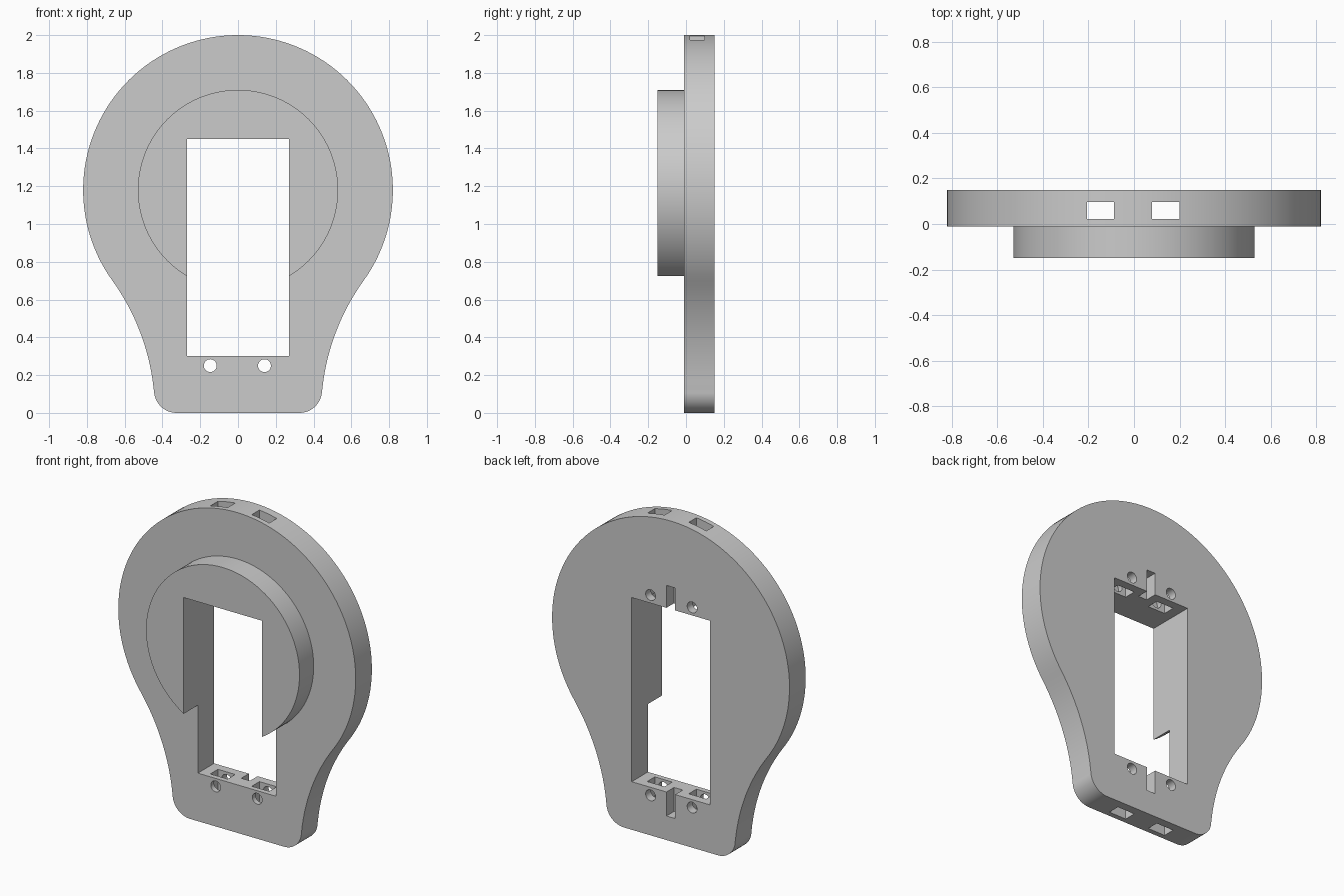
import bpy, bmesh
from math import sin, cos, pi, radians, atan2

cube = bpy.data.objects.get("Cube")
if cube:
    bpy.data.objects.remove(cube, do_unlink=True)

grey = bpy.data.materials.new("light grey")
grey.use_nodes = True
COLOUR = (0.6, 0.6, 0.6, 1)
grey.diffuse_color = COLOUR
grey.node_tree.nodes["Principled BSDF"].inputs["Base Color"].default_value = COLOUR


def arc(cx, cz, r, a0, a1, n):
    """Points on an arc in the x-z plane."""
    return [(cx + r * cos(a0 + (a1 - a0) * i / n),
             cz + r * sin(a0 + (a1 - a0) * i / n)) for i in range(n + 1)]


def prism(name, outline, y0, y1):
    """Extrude an x-z outline from y0 to y1."""
    bm = bmesh.new()
    face = bm.faces.new([bm.verts.new((x, y0, z)) for x, z in outline])
    new = bmesh.ops.extrude_face_region(bm, geom=[face])["geom"]
    bmesh.ops.translate(bm, vec=(0, y1 - y0, 0),
                        verts=[v for v in new if isinstance(v, bmesh.types.BMVert)])
    bmesh.ops.recalc_face_normals(bm, faces=bm.faces)
    mesh = bpy.data.meshes.new(name)
    bm.to_mesh(mesh)
    bm.free()
    mesh.materials.append(grey)
    obj = bpy.data.objects.new(name, mesh)
    bpy.context.collection.objects.link(obj)
    return obj


def disc(name, x, z, r, y0, y1, n):
    return prism(name, arc(x, z, r, 0, 2 * pi, n)[:-1], y0, y1)


def box(name, x0, x1, y0, y1, z0, z1):
    return prism(name, [(x0, z0), (x1, z0), (x1, z1), (x0, z1)], y0, y1)


def combine(body, tool, operation):
    """Apply a boolean and discard the tool."""
    tool.hide_render = True
    mod = body.modifiers.new(operation.lower(), "BOOLEAN")
    mod.operation, mod.solver, mod.object = operation, "EXACT", tool
    bpy.context.view_layer.objects.active = body
    bpy.ops.object.modifier_apply(modifier=mod.name)
    bpy.data.objects.remove(tool, do_unlink=True)


# Bulb-shaped plate: rounded foot corner, concave neck, large round head
HEAD_Z, HEAD_R, NECK_R = 1.18, 0.82, 1.2
FRONT, JOIN, BACK = -0.15, -0.01, 0.15
tangent = atan2(-0.48, 0.667)
neck_x = (HEAD_R + NECK_R) * cos(tangent)
neck_z = HEAD_Z + (HEAD_R + NECK_R) * sin(tangent)
half = arc(0.325, 0.12, 0.12, -pi / 2, 0, 12)
half += arc(neck_x, neck_z, NECK_R, radians(174), pi + tangent, 16)
half += arc(0, HEAD_Z, HEAD_R, tangent, pi / 2, 48)[1:]
outline = half + [(-x, z) for x, z in reversed(half[:-1])]
plate = prism("mounting_plate", outline, JOIN, BACK)

# Raised round boss on the front
combine(plate, disc("round_boss", 0, HEAD_Z, 0.53, FRONT, 0.05, 96), "UNION")

# Rectangular window through both
WIN_X, WIN_LOW, WIN_HIGH = 0.27, 0.30, 1.45
cutters = [box("window_cutter", -WIN_X, WIN_X, -1, 1, WIN_LOW, WIN_HIGH)]

# Strap slots running vertically, and screw holes above and below the window
for x in (-0.147, 0.14):
    cutters.append(box("slot_cutter", x - 0.06, x + 0.06, 0.022, 0.097, -0.1, 2.1))
    cutters.append(disc("lower_hole_cutter", x, 0.25, 0.034, -1, 1, 32))
    cutters.append(disc("upper_hole_cutter", x, 1.50, 0.034, JOIN, 1, 32))

# Cable notches in the back, at both ends of the window
for z0, z1 in ((0.15, 0.4), (1.35, 1.59)):
    cutters.append(box("notch_cutter", -0.03, 0.03, 0.075, 1, z0, z1))

for cutter in cutters:
    combine(plate, cutter, "DIFFERENCE")

# Smooth curved rims, sharp edges kept
bpy.ops.object.select_all(action="DESELECT")
plate.select_set(True)
bpy.context.view_layer.objects.active = plate
bpy.ops.object.shade_smooth_by_angle(angle=radians(30))
